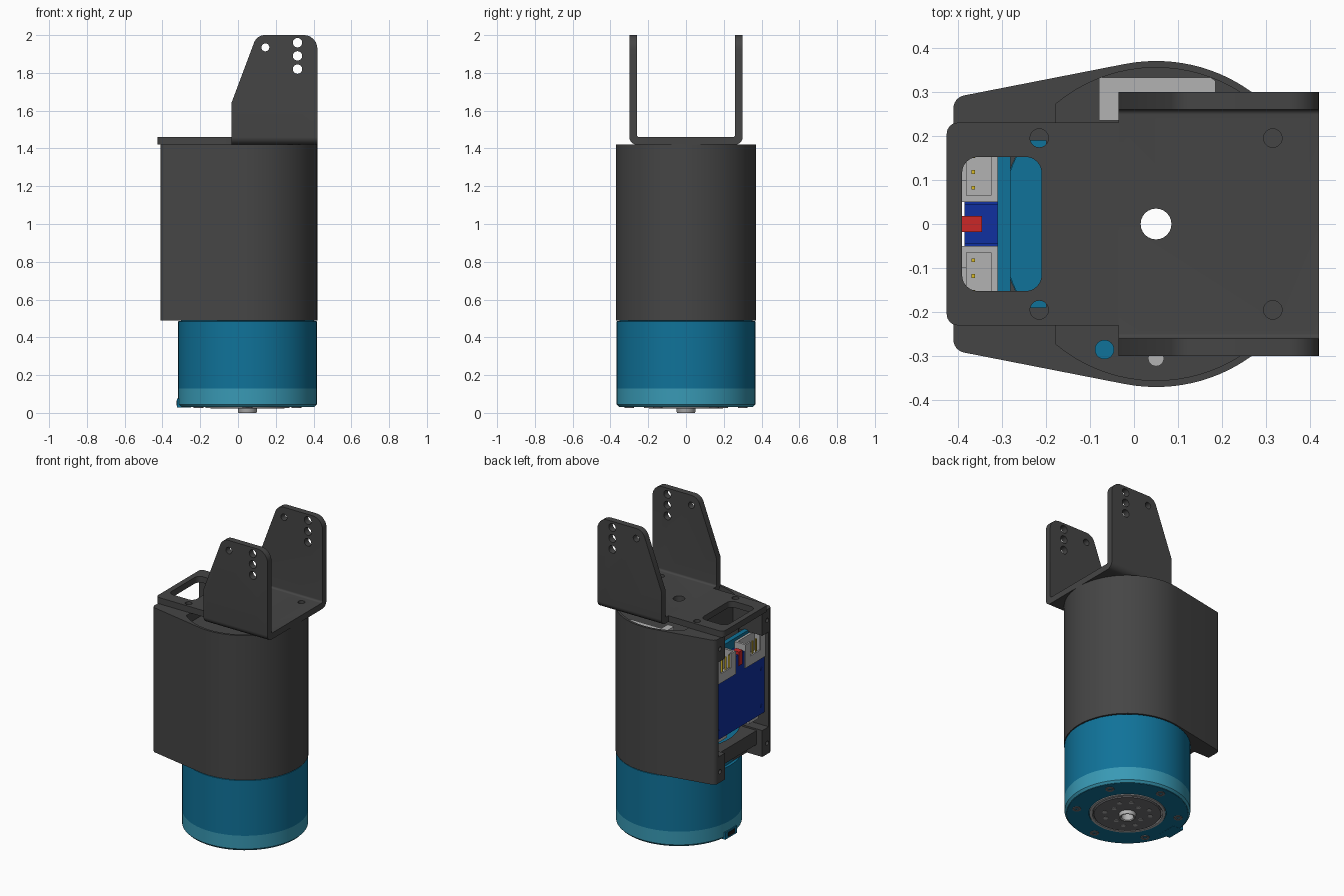
import bpy, bmesh
from math import sin, cos, tan, radians, pi
from mathutils import Vector

if "Cube" in bpy.data.objects:
    bpy.data.objects.remove(bpy.data.objects["Cube"])

CX = 0.05  # motor axis in x


def mat(name, r, g, b):
    m = bpy.data.materials.new(name)
    m.diffuse_color = (r, g, b, 1)
    m.use_nodes = True
    m.node_tree.nodes["Principled BSDF"].inputs["Base Color"].default_value = m.diffuse_color
    return m


DARK = mat("charcoal", 0.06, 0.06, 0.06)
BLACK = mat("black", 0.01, 0.01, 0.01)
TEAL = mat("teal", 0.005, 0.17, 0.32)
PALE = mat("pale_teal", 0.04, 0.32, 0.46)
BLUE = mat("blue", 0.005, 0.03, 0.35)
RED = mat("red", 0.6, 0.02, 0.02)
GOLD = mat("gold", 0.7, 0.5, 0.02)
LIGHT = mat("light_grey", 0.45, 0.45, 0.45)
STEEL = mat("steel", 0.16, 0.16, 0.17)


def finish(name, bm, m):
    bmesh.ops.recalc_face_normals(bm, faces=bm.faces)
    me = bpy.data.meshes.new(name)
    bm.to_mesh(me)
    bm.free()
    ob = bpy.data.objects.new(name, me)
    bpy.context.collection.objects.link(ob)
    if m:
        me.materials.append(m)
    return ob


def fillet(pts, n=6):
    """Round each corner (u, v, radius) of a closed outline."""
    out = []
    for i, (u, v, r) in enumerate(pts):
        p = Vector((u, v))
        if r == 0:
            out.append(p)
            continue
        a = (Vector(pts[i - 1][:2]) - p).normalized()
        b = (Vector(pts[(i + 1) % len(pts)][:2]) - p).normalized()
        half = a.angle(b) / 2
        c = p + (a + b).normalized() * r / sin(half)
        d0 = p + a * r / tan(half) - c
        d1 = p + b * r / tan(half) - c
        for k in range(n + 1):
            d = d0.lerp(d1, k / n).normalized() * r
            out.append(c + d)
    return out


def prism(name, pts, lo, hi, axis="z", m=None):
    place = {"z": lambda u, v, w: (u, v, w), "y": lambda u, v, w: (u, w, v),
             "x": lambda u, v, w: (w, u, v)}[axis]
    bm = bmesh.new()
    outline = fillet(pts)
    f = bm.faces.new([bm.verts.new(place(p.x, p.y, lo)) for p in outline])
    g = bmesh.ops.extrude_face_region(bm, geom=[f])["geom"]
    bmesh.ops.translate(bm, vec=place(0, 0, hi - lo),
                        verts=[e for e in g if isinstance(e, bmesh.types.BMVert)])
    return finish(name, bm, m)


def rect(u0, u1, v0, v1, r=0):
    return [(u0, v0, r), (u1, v0, r), (u1, v1, r), (u0, v1, r)]


def box(name, x0, x1, y0, y1, z0, z1, m=None):
    return prism(name, rect(x0, x1, y0, y1), z0, z1, "z", m)


def circle(u, v, r, n=24):
    return [(u + r * cos(2 * pi * k / n), v + r * sin(2 * pi * k / n), 0) for k in range(n)]


def disc(name, u, v, r, lo, hi, axis="z", m=None, n=24):
    return prism(name, circle(u, v, r, n), lo, hi, axis, m)


def lathe(name, prof, m, n=96):
    """Closed (radius, z) profile spun round the motor axis."""
    bm = bmesh.new()
    rings = [[bm.verts.new((CX + r * cos(2 * pi * k / n), r * sin(2 * pi * k / n), z))
              for k in range(n)] for r, z in prof]
    for i, a in enumerate(rings):
        b = rings[(i + 1) % len(rings)]
        for k in range(n):
            bm.faces.new((a[k], a[(k + 1) % n], b[(k + 1) % n], b[k]))
    return finish(name, bm, m)


def cut(ob, *tools, op="DIFFERENCE"):
    for t in tools:
        t.data.materials.clear()
        md = ob.modifiers.new("cut", "BOOLEAN")
        md.operation, md.object, md.solver = op, t, "EXACT"
        bpy.context.view_layer.objects.active = ob
        bpy.ops.object.modifier_apply(modifier=md.name)
        bpy.data.objects.remove(t)
    return ob


# housing: round front blending into a flat open back
arc = [(CX + 0.37 * cos(radians(a)), 0.37 * sin(radians(a)), 0)
       for a in [-101 + 202 * k / 60 for k in range(61)]]
housing = prism("housing", [(-0.41, -0.287, 0.03)] + arc + [(-0.41, 0.287, 0.03)],
                0.49, 1.42, "z", DARK)
recess = [(CX + 0.355 * cos(radians(a)), 0.355 * sin(radians(a)), 0)
          for a in [-130 + 260 * k / 60 for k in range(61)]]
cut(housing,
    disc("c", CX, 0, 0.353, 0.4, 1.28, n=96),
    prism("c", recess, 1.36, 1.5),
    box("c", -0.5, -0.2, -0.19, 0.19, 0.65, 1.5),
    box("c", -0.5, -0.2, -0.255, 0.255, 0.66, 1.27),
    box("c", -0.5, -0.3, -0.19, 0.19, 0.4, 0.56),
    box("c", -0.5, -0.37, -0.19, 0.19, 0.5, 0.7),
    disc("c", CX, 0, 0.036, 1.2, 1.5))
for y in (-0.24, 0.24):
    cut(housing, *[disc("c", y, z, 0.014, -0.5, -0.34, "x", n=16) for z in (0.56, 1.35)])

# top plate with cable window
plate = prism("top_plate", [(-0.425, -0.23, 0.025), (-0.035, -0.23, 0),
                            (-0.035, 0.23, 0), (-0.425, 0.23, 0.025)], 1.42, 1.46, "z", DARK)
cut(plate, prism("c", rect(-0.39, -0.21, -0.152, 0.152, 0.035), 1.3, 1.6),
    *[disc("c", -0.215, y, 0.021, 1.3, 1.6) for y in (-0.195, 0.195)])

# U bracket: bent strip trimmed by the ear silhouette
bracket = prism("u_bracket", [(-0.3, 2.05, 0), (-0.3, 1.42, 0.04), (0.3, 1.42, 0.04), (0.3, 2.05, 0),
                              (0.26, 2.05, 0), (0.26, 1.46, 0.012), (-0.26, 1.46, 0.012),
                              (-0.26, 2.05, 0)], -0.035, 0.42, "x", DARK)
cut(bracket, prism("c", [(-0.05, 1.4, 0), (0.43, 1.4, 0), (0.43, 1.9, 0), (0.42, 1.9, 0),
                         (0.42, 2.0, 0.07), (0.1, 2.0, 0.06), (-0.035, 1.64, 0),
                         (-0.05, 1.64, 0)], -0.5, 0.5, "y"), op="INTERSECT")
cut(bracket, *[disc("c", x, z, r, -0.5, 0.5, "y") for x, z, r in
               ((0.145, 1.935, 0.021), (0.315, 1.96, 0.025), (0.315, 1.89, 0.025), (0.315, 1.82, 0.025))])
cut(bracket, disc("c", CX, 0, 0.035, 1.3, 1.6),
    *[disc("c", 0.315, y, 0.021, 1.3, 1.6) for y in (-0.195, 0.195)])

# details in the top recess
prism("recess_connector", [(-0.08, 0.235, 0), (-0.035, 0.235, 0), (-0.035, 0.3, 0), (0.185, 0.3, 0),
                           (0.185, 0.325, 0), (0.175, 0.332, 0), (-0.08, 0.332, 0)],
      1.35, 1.405, "z", LIGHT)
disc("recess_post", -0.067, -0.285, 0.022, 1.35, 1.365, "z", TEAL)
disc("recess_pin", CX, -0.305, 0.018, 1.35, 1.37, "z", LIGHT)

# motor body, hollow along its axis
body = lathe("motor_body", [(0.04, 0.13), (0.367, 0.13), (0.367, 0.485), (0.352, 0.488),
                            (0.352, 0.62), (0.04, 0.62)], TEAL)
cap = lathe("motor_end_ring", [(0.225, 0.032), (0.355, 0.032), (0.367, 0.045), (0.367, 0.13),
                               (0.225, 0.13)], PALE)
lathe("motor_bottom_face", [(0.225, 0.03), (0.352, 0.03), (0.352, 0.04), (0.225, 0.04)], TEAL)
lathe("motor_upper", [(0.04, 0.62), (0.24, 0.62), (0.24, 1.28), (0.04, 1.28)], BLACK)
lathe("output_ring", [(0.205, 0.027), (0.222, 0.027), (0.222, 0.13), (0.205, 0.13)], LIGHT)
flange = lathe("output_flange", [(0.04, 0.024), (0.195, 0.024), (0.2, 0.03), (0.2, 0.13),
                                 (0.04, 0.13)], STEEL)
lathe("output_hub", [(0.036, 0.005), (0.041, 0.0), (0.047, 0.0), (0.05, 0.006), (0.05, 0.06),
                     (0.036, 0.06)], LIGHT)

# bolts and pins on the output end
for k in range(12):
    a = 2 * pi * k / 12
    r = 0.135 if k % 3 else 0.1
    disc("flange_pin", CX + r * cos(a), r * sin(a), 0.014, 0.022, 0.05, "z", LIGHT, 12)
for k in range(6):
    a = 2 * pi * (k + 0.5) / 6
    x, y = CX + 0.3 * cos(a), 0.3 * sin(a)
    screw = disc("end_screw", x, y, 0.026, 0.026, 0.06, "z", STEEL)
    cut(screw, disc("c", x, y, 0.013, 0.0, 0.04, n=6))

# small plug at the motor foot
box("foot_plug", -0.322, -0.25, -0.06, 0.06, 0.029, 0.075, TEAL)
box("foot_socket", -0.326, -0.27, -0.035, 0.035, 0.04, 0.066, BLACK)

# driver board in the back opening
box("driver_board", -0.31, -0.28, -0.25, 0.25, 0.75, 1.28, TEAL)
box("driver_cover", -0.385, -0.31, -0.25, 0.25, 0.75, 1.11, BLUE)
box("driver_bridge", -0.385, -0.31, -0.045, 0.045, 1.11, 1.22, BLUE)
box("driver_switch", -0.39, -0.345, -0.018, 0.018, 1.15, 1.24, RED)
for s in (-1, 1):
    y0, y1 = sorted((s * 0.05, s * 0.25))
    plug = box("plug_shell", -0.39, -0.31, y0, y1, 1.11, 1.26, LIGHT)
    cut(plug, box("c", -0.38, -0.325, y0 + 0.015, y1 - 0.015, 1.14, 1.3),
        box("c", -0.4, -0.36, y0 + 0.05, y1 - 0.05, 1.17, 1.3))
    for k in range(4):
        y = s * (0.082 + 0.036 * k)
        box("plug_pin", -0.369, -0.361, y - 0.004, y + 0.004, 1.13, 1.24, GOLD)
    box("lower_plug", -0.37, -0.31, s * 0.16 - 0.05, s * 0.16 + 0.05, 0.72, 0.75, LIGHT)
    for z in (0.8, 1.04):
        disc("cover_rivet", s * 0.22, z, 0.012, -0.388, -0.38, "x", BLUE, 12)

# smooth the round walls, keep edges sharp
for ob in bpy.context.scene.objects:
    ob.select_set(ob.type == "MESH")
bpy.context.view_layer.objects.active = housing
bpy.ops.object.shade_smooth_by_angle(angle=radians(30))
